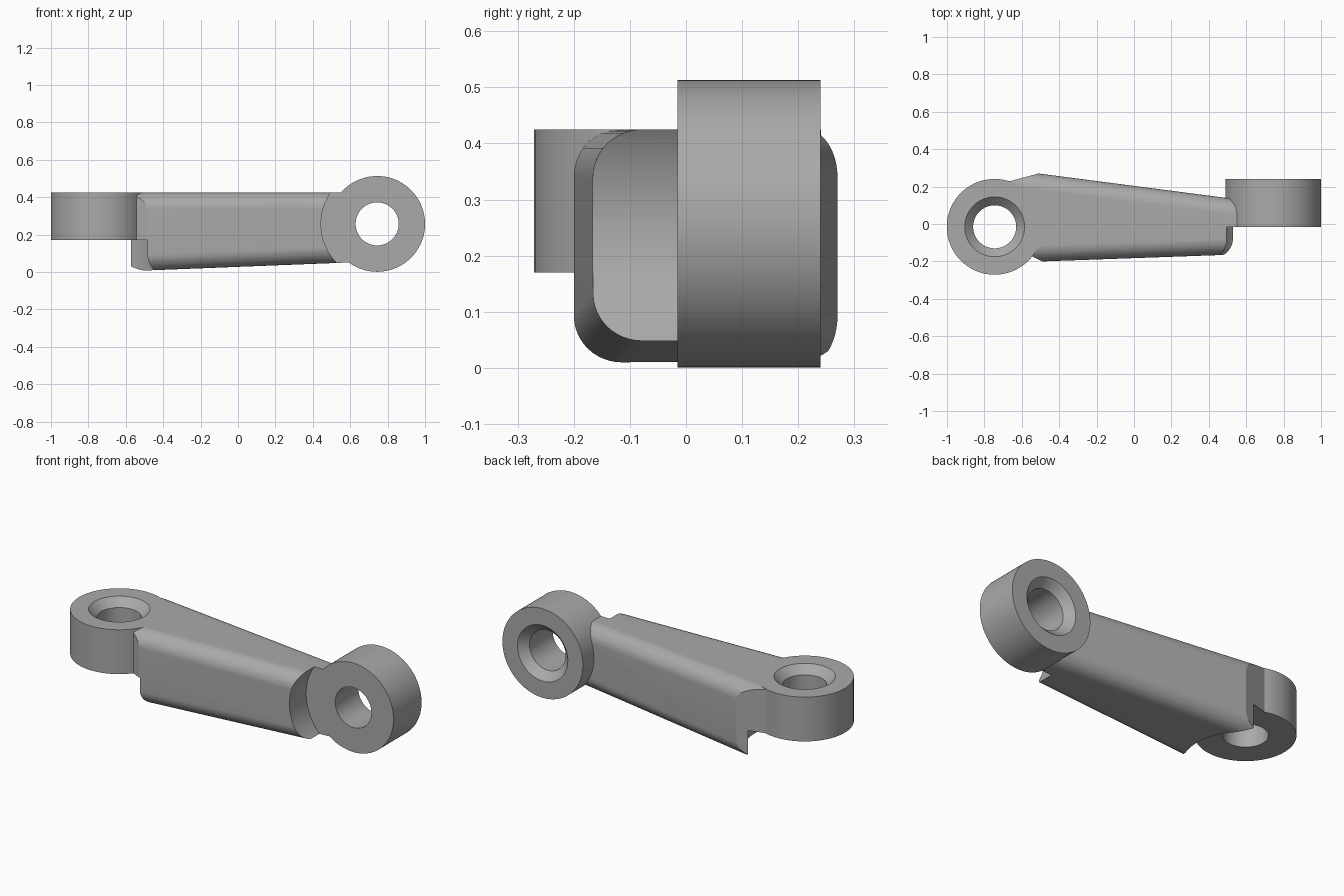
import bpy, bmesh, math
from mathutils import Vector, Matrix

cube = bpy.data.objects.get("Cube")
if cube:
    bpy.data.objects.remove(cube)

grey = bpy.data.materials.new("plain grey")
grey.use_nodes = True
colour = (0.4, 0.4, 0.4, 1)
grey.diffuse_color = colour
grey.node_tree.nodes["Principled BSDF"].inputs["Base Color"].default_value = colour

SEGMENTS = 96
TOP = 0.425
UPRIGHT = Matrix.Translation((-0.745, -0.015, 0))
# local +z points to the back
CROSSWISE = Matrix.Translation((0.744, 0, 0.257)) @ Matrix.Rotation(-math.pi / 2, 4, "X")


def finish(name, bm):
    bmesh.ops.recalc_face_normals(bm, faces=bm.faces)
    mesh = bpy.data.meshes.new(name)
    bm.to_mesh(mesh)
    bm.free()
    mesh.materials.append(grey)
    obj = bpy.data.objects.new(name, mesh)
    bpy.context.collection.objects.link(obj)
    return obj


def loft(bm, rings):
    rows = [[bm.verts.new(p) for p in ring] for ring in rings]
    n = len(rows[0])
    for a, b in zip(rows, rows[1:]):
        for i in range(n):
            j = (i + 1) % n
            bm.faces.new((a[i], a[j], b[j], b[i]))
    bm.faces.new(rows[0])
    bm.faces.new(rows[-1])


def turned(name, profile, frame):
    """Solid of revolution from (radius, height) pairs, placed by a frame."""
    bm = bmesh.new()
    angles = [math.tau * i / SEGMENTS for i in range(SEGMENTS)]
    loft(bm, [[frame @ Vector((r * math.cos(a), r * math.sin(a), h)) for a in angles]
              for r, h in profile])
    return finish(name, bm)


def combine(target, tool, operation):
    mod = target.modifiers.new(operation, "BOOLEAN")
    mod.operation, mod.object, mod.solver = operation, tool, "EXACT"
    bpy.context.view_layer.objects.active = target
    bpy.ops.object.modifier_apply(modifier=mod.name)
    bpy.data.objects.remove(tool)


def section(x, radius=0.085, steps=12):
    """Rounded rectangle of the tapering arm at x."""
    front = -0.2 + 0.0357 * (x + 0.49)
    back = 0.27 - 0.13 * (x + 0.51)
    bottom = 0.008 + 0.0395 * (x + 0.49)
    corners = [(back, TOP, -1, -1), (front, TOP, 1, -1),
               (front, bottom, 1, 1), (back, bottom, -1, 1)]
    points = []
    for k, (y, z, sy, sz) in enumerate(corners):
        for i in range(steps + 1):
            a = math.pi / 2 * (k + i / steps)
            points.append((x, y + radius * (sy + math.cos(a)), z + radius * (sz + math.sin(a))))
    return points


# Tapered arm, its wide end trimmed by two upright slanted planes
bm = bmesh.new()
loft(bm, [section(-0.74), section(0.6)])
for point, normal in (((-0.51, 0.27, 0), (-0.04, 0.15, 0)), ((-0.49, -0.2, 0), (-0.03, -0.06, 0))):
    cut = bmesh.ops.bisect_plane(bm, geom=bm.verts[:] + bm.edges[:] + bm.faces[:],
                                 plane_co=point, plane_no=normal, clear_outer=True)
    rim = [e for e in cut["geom_cut"] if isinstance(e, bmesh.types.BMEdge)]
    bmesh.ops.holes_fill(bm, edges=rim)
arm = finish("link_arm", bm)

# Round clearances beside each eye
combine(arm, turned("lower_clearance", [(0.32, -0.1), (0.32, 0.17)], UPRIGHT), "DIFFERENCE")
combine(arm, turned("front_clearance", [(0.3, -0.4), (0.3, -0.015)], CROSSWISE), "DIFFERENCE")

# Eyes at both ends, each bored and countersunk on one side
for side, frame, low, high in (("upright", UPRIGHT, 0.17, TOP), ("crosswise", CROSSWISE, -0.015, 0.24)):
    combine(arm, turned(side + "_eye", [(0.256, low), (0.256, high)], frame), "UNION")
    bore = [(0.115, low - 0.1), (0.115, high - 0.045), (0.16, high), (0.16, high + 0.1)]
    combine(arm, turned(side + "_bore", bore, frame), "DIFFERENCE")

bpy.ops.object.select_all(action="DESELECT")
arm.select_set(True)
bpy.context.view_layer.objects.active = arm
bpy.ops.object.shade_smooth_by_angle(angle=math.radians(14))
